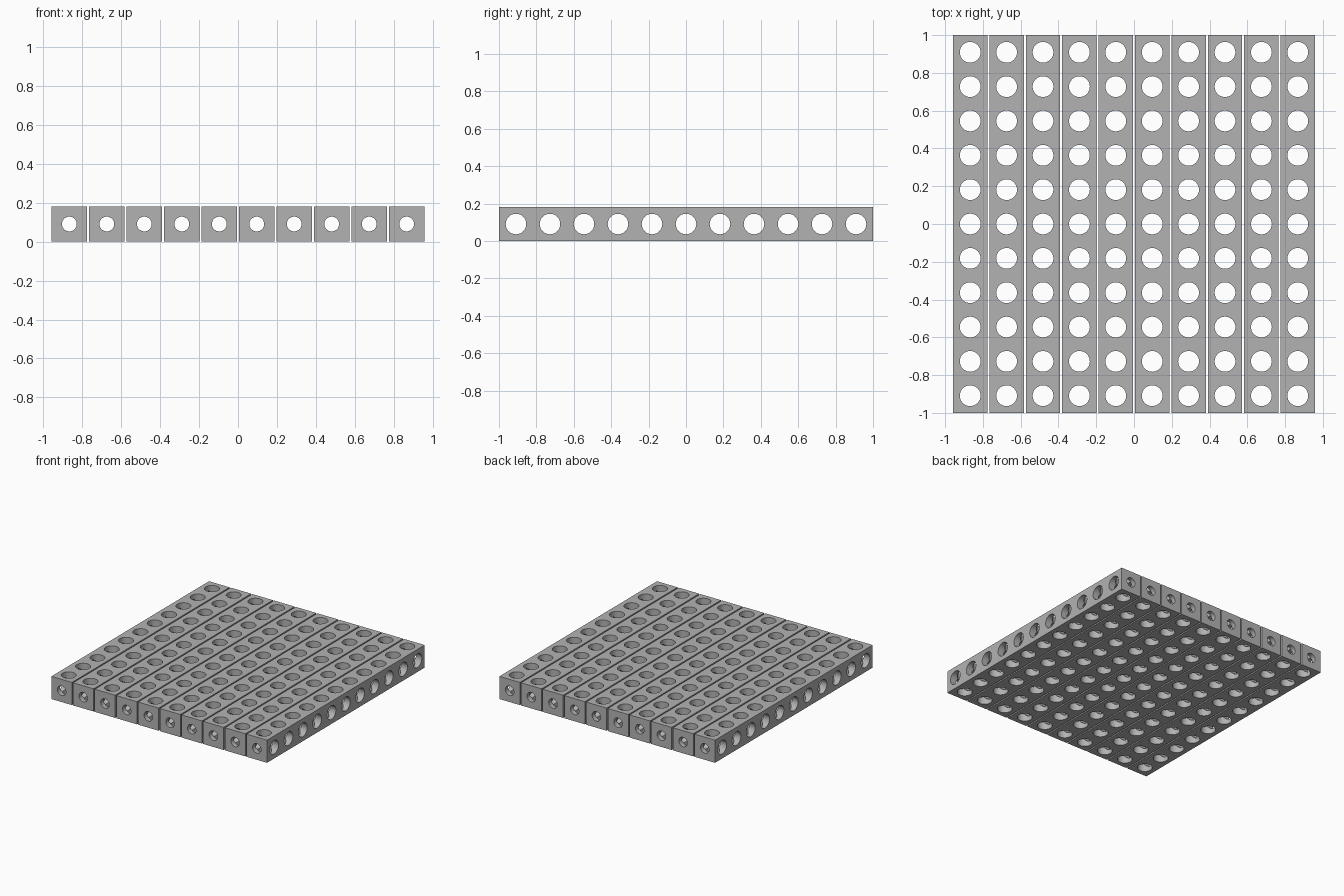
import bpy, bmesh, math
from mathutils import Matrix

if "Cube" in bpy.data.objects:
    bpy.data.objects.remove(bpy.data.objects["Cube"])

SIZE = 2 / 11          # beam thickness and hole spacing
PITCH = 0.1927         # spacing between beams
BEAMS, HOLES = 10, 11
HOLE_R, END_R = 0.055, 0.038

metal = bpy.data.materials.new("grey metal")
metal.diffuse_color = (0.45, 0.45, 0.45, 1)
metal.use_nodes = True
metal.node_tree.nodes["Principled BSDF"].inputs["Base Color"].default_value = metal.diffuse_color


def make_object(name, bm):
    mesh = bpy.data.meshes.new(name)
    bm.to_mesh(mesh)
    bm.free()
    mesh.materials.append(metal)
    ob = bpy.data.objects.new(name, mesh)
    bpy.context.collection.objects.link(ob)
    return ob


def drill(name, axis, radius, length, positions):
    """Cutter made of round bars along one axis, at the given y positions."""
    turn = {"X": Matrix.Rotation(math.pi / 2, 4, "Y"),
            "Y": Matrix.Rotation(math.pi / 2, 4, "X"),
            "Z": Matrix.Identity(4)}[axis]
    bm = bmesh.new()
    for y in positions:
        bmesh.ops.create_cone(bm, cap_ends=True, segments=32, radius1=radius,
                              radius2=radius, depth=length,
                              matrix=Matrix.Translation((0, y, 0)) @ turn)
    ob = make_object(name, bm)
    ob.hide_render = True
    return ob


# one solid beam
bm = bmesh.new()
bmesh.ops.create_cube(bm, size=1, matrix=Matrix.Diagonal((SIZE, 2, SIZE, 1)))
beam = make_object("beam_1", bm)

# rows of cross holes both ways, and a bore from end to end
rows = [(i - (HOLES - 1) / 2) * SIZE for i in range(HOLES)]
cutters = [drill("vertical_hole_cutter", "Z", HOLE_R, 0.4, rows),
           drill("side_hole_cutter", "X", HOLE_R, 0.4, rows),
           drill("end_bore_cutter", "Y", END_R, 2.4, [0])]
for cutter in cutters:
    mod = beam.modifiers.new("drill", "BOOLEAN")
    mod.operation, mod.solver, mod.object = "DIFFERENCE", "EXACT", cutter

# keep the drilled mesh and drop the cutters
bpy.context.view_layer.update()
graph = bpy.context.evaluated_depsgraph_get()
drilled = bpy.data.meshes.new_from_object(beam.evaluated_get(graph))
beam.modifiers.clear()
beam.data = drilled
for cutter in cutters:
    bpy.data.objects.remove(cutter)

# smooth hole walls with sharp rims
bpy.context.view_layer.objects.active = beam
beam.select_set(True)
bpy.ops.object.shade_smooth_by_angle(angle=math.radians(30))

# ten beams side by side
for i in range(BEAMS):
    ob = beam if i == 0 else beam.copy()
    if i:
        ob.name = f"beam_{i + 1}"
        bpy.context.collection.objects.link(ob)
    ob.location = ((i - (BEAMS - 1) / 2) * PITCH, 0, SIZE / 2)
